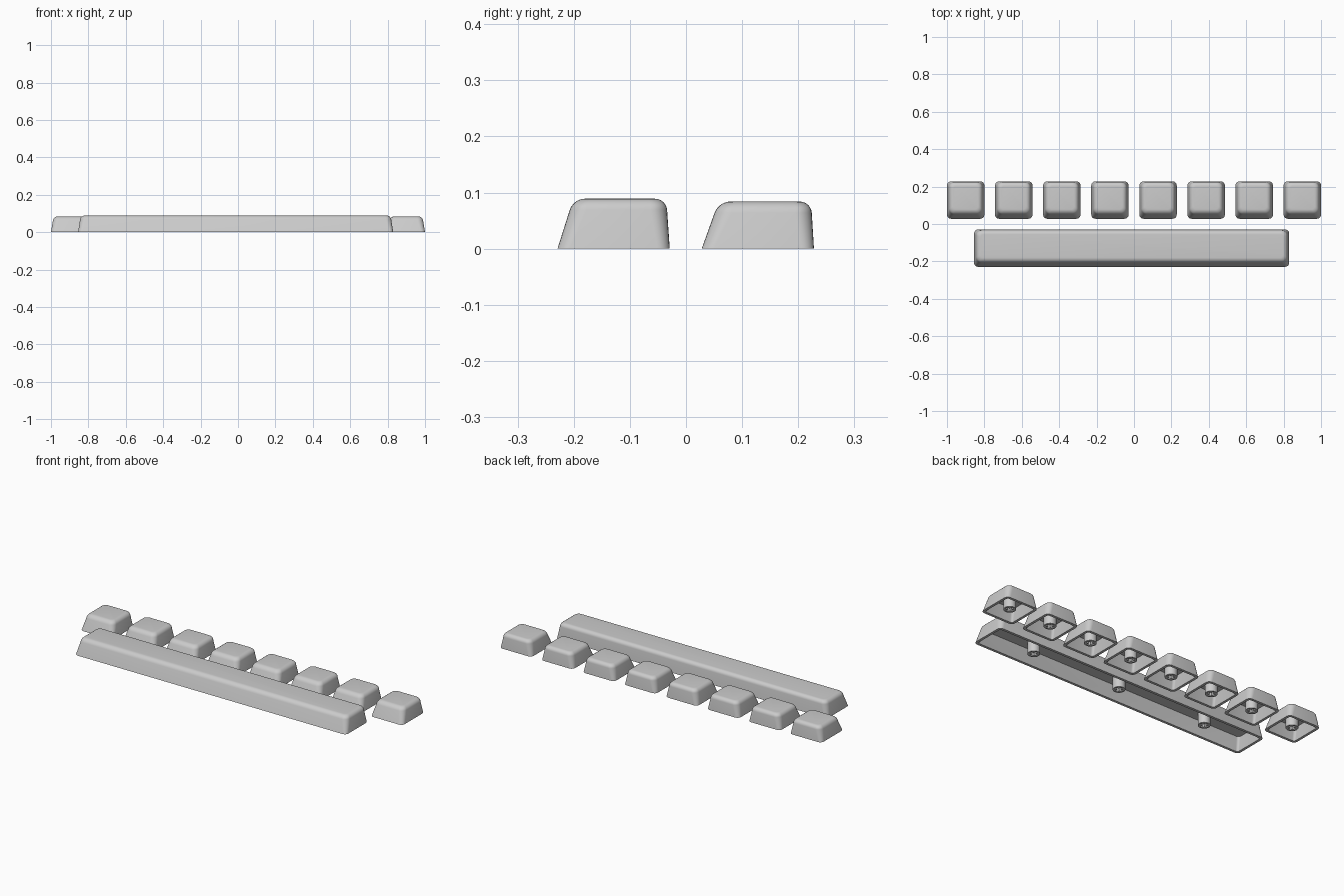
import bpy
import bmesh
from math import sin, cos, pi, radians

cube = bpy.data.objects.get("Cube")
if cube:
    bpy.data.objects.remove(cube, do_unlink=True)

grey = bpy.data.materials.new("light grey plastic")
grey.use_nodes = True
colour = (0.6, 0.6, 0.6, 1)
grey.diffuse_color = colour
grey.node_tree.nodes["Principled BSDF"].inputs["Base Color"].default_value = colour

CORNER_STEPS = 6


def finish(bm, name, location, angle):
    bmesh.ops.recalc_face_normals(bm, faces=bm.faces[:])
    mesh = bpy.data.meshes.new(name)
    bm.to_mesh(mesh)
    bm.free()
    mesh.materials.append(grey)
    obj = bpy.data.objects.new(name, mesh)
    obj.location = location
    bpy.context.collection.objects.link(obj)
    bpy.ops.object.select_all(action="DESELECT")
    obj.select_set(True)
    bpy.context.view_layer.objects.active = obj
    bpy.ops.object.shade_smooth_by_angle(angle=radians(angle))
    return obj


def rounded_ring(bm, half_x, front, back, radius, z):
    """Rounded rectangle outline at height z."""
    ring = []
    corners = ((1, back, -1), (-1, back, -1), (-1, front, 1), (1, front, 1))
    for quarter, (sx, y, sy) in enumerate(corners):
        cx, cy = sx * (half_x - radius), y + sy * radius
        for i in range(CORNER_STEPS + 1):
            a = (quarter + i / CORNER_STEPS) * pi / 2
            ring.append(bm.verts.new((cx + radius * cos(a), cy + radius * sin(a), z)))
    return ring


def keycap(name, location, width, height, front_lean, back_lean):
    """Hollow cap: tapered walls, rounded top edge, open underneath."""
    bm = bmesh.new()
    half, depth, side_lean = width / 2, 0.1, 0.014
    wall, roof, fillet = 0.014, 0.02, 0.02

    def section(z, inset, radius):
        t = z / height
        return rounded_ring(bm, half - side_lean * t - inset,
                            -depth + front_lean * t + inset,
                            depth - back_lean * t - inset, radius, z)

    # inner ceiling, inner wall, rim, outer wall
    rings = [section(height - roof, wall, 0.015), section(0, wall, 0.012),
             section(0, 0, 0.022)]
    # rounded top edge
    for i in range(7):
        a = i / 6 * pi / 2
        rings.append(section(height - fillet + fillet * sin(a),
                             fillet * (1 - cos(a)), 0.03 - 0.012 * i / 6))
    count = len(rings[0])
    for low, high in zip(rings, rings[1:]):
        for i in range(count):
            j = (i + 1) % count
            bm.faces.new((low[i], low[j], high[j], high[i]))
    bm.faces.new(rings[0])
    bm.faces.new(rings[-1])
    return finish(bm, name, location, 40)


def stem(name, location, bottom, top):
    """Round mounting post with a cross-shaped socket."""
    bm = bmesh.new()
    arm, slot = 0.022, 0.007
    outer = [(0.031 * cos(i * pi / 16), 0.031 * sin(i * pi / 16)) for i in range(32)]
    cross = []
    for q in range(4):
        c, s = round(cos(q * pi / 2)), round(sin(q * pi / 2))
        for x, y in ((arm, -slot), (arm, slot), (slot, slot)):
            cross.append((x * c - y * s, x * s + y * c))
    edges = []
    for outline in (outer, cross):
        verts = [bm.verts.new((x, y, bottom)) for x, y in outline]
        edges += [bm.edges.new((verts[i - 1], verts[i])) for i in range(len(verts))]
    bmesh.ops.triangle_fill(bm, edges=edges, use_beauty=True)
    result = bmesh.ops.extrude_face_region(bm, geom=bm.faces[:], use_keep_orig=True)
    moved = [v for v in result["geom"] if isinstance(v, bmesh.types.BMVert)]
    bmesh.ops.translate(bm, verts=moved, vec=(0, 0, top - bottom))
    return finish(bm, name, location, 30)


# Row of eight small keys
for n in range(8):
    place = (-0.9 + n * 1.8 / 7, 0.128, 0)
    keycap(f"key_{n + 1}", place, 0.2, 0.084, 0.03, 0.005)
    stem(f"key_stem_{n + 1}", place, 0.006, 0.066)

# Long bar key with three stems
bar_x, bar_y = -0.0125, -0.129
keycap("bar_key", (bar_x, bar_y, 0), 1.685, 0.089, 0.028, 0.006)
for label, offset in (("right", -0.543), ("middle", 0), ("left", 0.543)):
    stem(f"bar_stem_{label}", (bar_x + offset, bar_y, 0), 0.006, 0.071)
